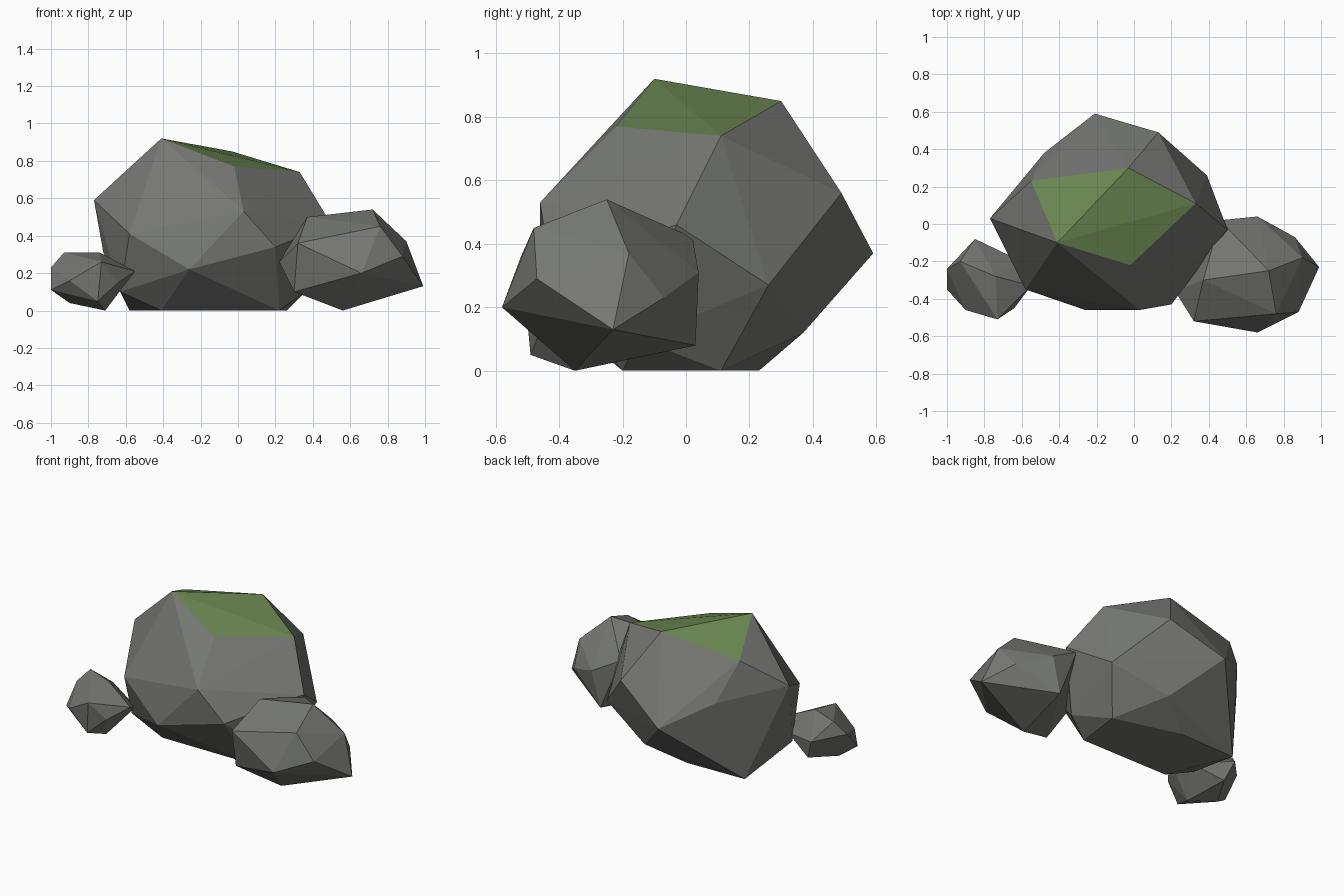
import bpy
import bmesh
from mathutils import Vector

default_cube = bpy.data.objects.get("Cube")
if default_cube:
    bpy.data.objects.remove(default_cube, do_unlink=True)


def make_material(name, colour):
    material = bpy.data.materials.new(name)
    material.use_nodes = True
    material.diffuse_color = colour
    shader = material.node_tree.nodes["Principled BSDF"]
    shader.inputs["Base Color"].default_value = colour
    shader.inputs["Roughness"].default_value = 0.9
    return material


stone = make_material("grey stone", (0.18, 0.185, 0.172, 1))
moss = make_material("green moss", (0.14, 0.235, 0.08, 1))


def make_rock(name, corners, moss_height=None):
    """Chisel a faceted boulder: the convex hull of its corners, in hundredths."""
    bm = bmesh.new()
    for corner in corners:
        bm.verts.new(Vector(corner) / 100)
    hull = bmesh.ops.convex_hull(bm, input=bm.verts[:])
    spare = set(hull["geom_interior"]) | set(hull["geom_unused"])
    spare_verts = [item for item in spare if isinstance(item, bmesh.types.BMVert)]
    bmesh.ops.delete(bm, geom=spare_verts, context="VERTS")
    bmesh.ops.recalc_face_normals(bm, faces=bm.faces[:])

    # Moss grows on facets lying wholly above the given height
    for face in bm.faces:
        face.smooth = False
        if moss_height is not None:
            lowest = min(vert.co.z for vert in face.verts)
            face.material_index = int(lowest > moss_height)

    mesh = bpy.data.meshes.new(name)
    bm.to_mesh(mesh)
    bm.free()
    mesh.materials.append(stone)
    if moss_height is not None:
        mesh.materials.append(moss)
    rock = bpy.data.objects.new(name, mesh)
    bpy.context.collection.objects.link(rock)
    return rock


# Large boulder: crown, shoulders, waist, then the flat foot
make_rock("large_boulder", [
    (-41, -10, 92), (-3, 30, 85), (33, 11, 74), (-2, -22, 77), (-55, 23, 77),
    (-77, 3, 59), (-58, -35, 41), (3, -46, 53), (50, -3, 46),
    (13, 49, 56), (-48, 38, 53), (-21, 59, 37),
    (-26, -46, 22), (20, -43, 34), (39, 26, 27), (-72, 1, 31), (4, 37, 12),
    (-63, -20, 10), (36, -15, 10),
    (-58, 22, 0), (-17, 23, 0), (-41, -20, 0), (26, 11, 0), (22, -20, 0),
], moss_height=0.7)

# Medium rock: top, sides, then underside
make_rock("medium_rock", [
    (72, -25, 54), (37, -30, 50), (76, -48, 45), (46, 2, 42),
    (32, -52, 36), (90, -18, 37), (88, -47, 29), (66, 4, 31), (22, -36, 26),
    (66, -58, 20), (86, -7, 23), (99, -23, 13),
    (30, -45, 10), (60, 3, 8), (56, -35, 0),
])

# Small rock: top, sides, then underside
make_rock("small_rock", [
    (-93, -20, 31), (-74, -28, 31), (-73, -51, 26),
    (-100, -24, 23), (-55, -33, 21), (-85, -8, 20), (-90, -46, 16),
    (-64, -45, 15), (-60, -20, 15), (-100, -35, 11),
    (-80, -12, 7), (-75, -49, 5), (-90, -30, 4), (-71, -35, 0),
])
